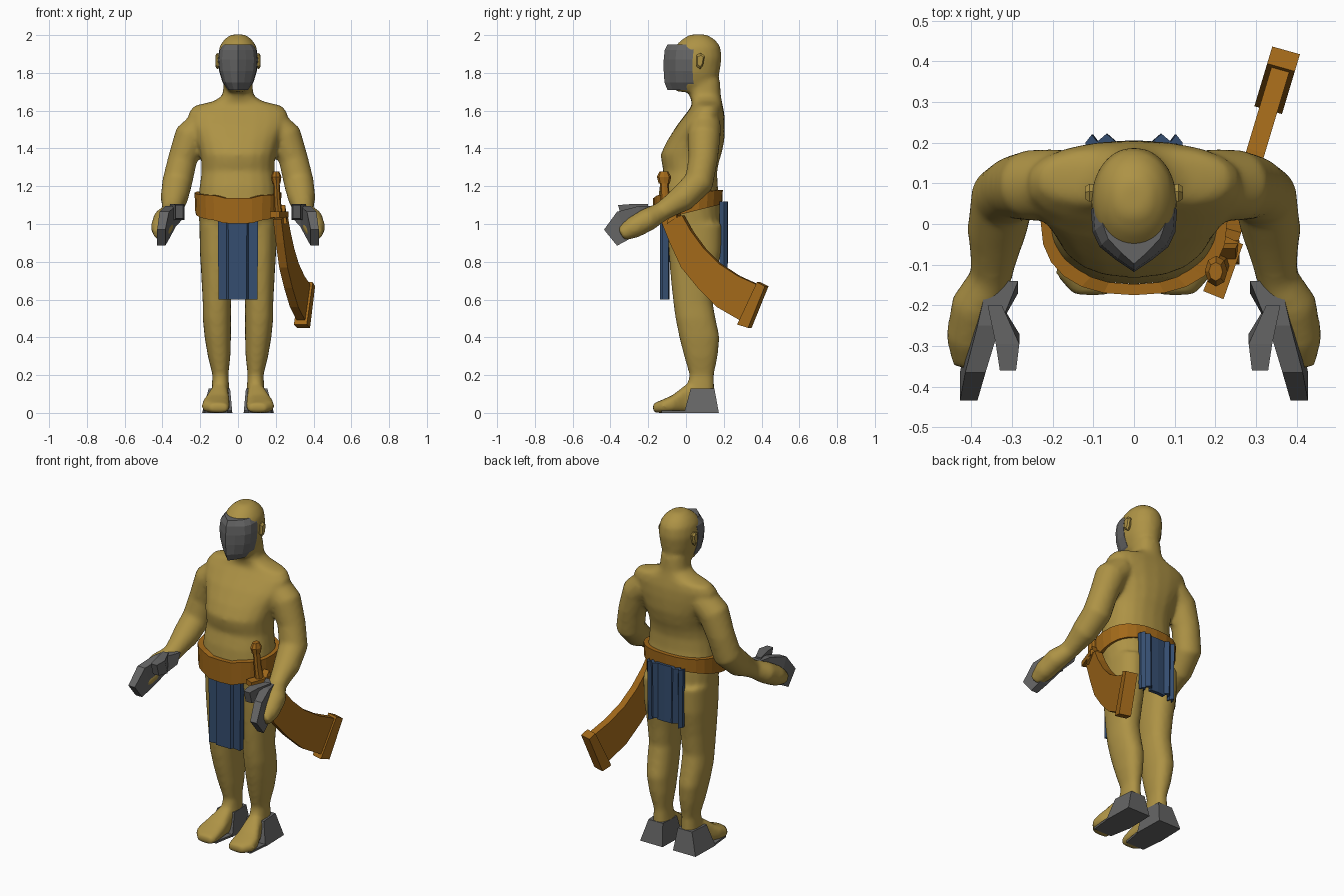
import bpy, bmesh
from math import sin, cos, pi, copysign
from mathutils import Vector

if "Cube" in bpy.data.objects:
    bpy.data.objects.remove(bpy.data.objects["Cube"])


def material(name, rgb):
    m = bpy.data.materials.new(name)
    m.diffuse_color = (*rgb, 1)
    m.use_nodes = True
    m.node_tree.nodes["Principled BSDF"].inputs["Base Color"].default_value = m.diffuse_color
    return m


SKIN = material("skin", (0.42, 0.29, 0.06))
BLUE = material("cloth", (0.035, 0.075, 0.16))
LEATHER = material("leather", (0.36, 0.14, 0.01))
METAL = material("dark_metal", (0.13, 0.13, 0.13))


def loft(name, rings, mat=METAL, closed=False):
    """Skin a row of equal-length point rings; cap the ends unless closed."""
    bm = bmesh.new()
    rows = [[bm.verts.new(p) for p in r] for r in rings]
    n = len(rows[0])
    pairs = list(zip(rows, rows[1:])) + ([(rows[-1], rows[0])] if closed else [])
    for a, b in pairs:
        for i in range(n):
            bm.faces.new((a[i], a[(i + 1) % n], b[(i + 1) % n], b[i]))
    if not closed:
        bm.faces.new(rows[0])
        bm.faces.new(rows[-1])
    bmesh.ops.recalc_face_normals(bm, faces=bm.faces)
    me = bpy.data.meshes.new(name)
    bm.to_mesh(me)
    bm.free()
    me.materials.append(mat)
    ob = bpy.data.objects.new(name, me)
    bpy.context.collection.objects.link(ob)
    return ob


def oval(n=20, p=2.0):
    for i in range(n):
        c, s = cos(2 * pi * i / n), sin(2 * pi * i / n)
        yield copysign(abs(c) ** (2 / p), c), copysign(abs(s) ** (2 / p), s)


def level(z, cx, w, yf, yb, p=2.3):
    """Horizontal rounded section from front yf to back yb."""
    return [(cx + w * u, (yf + yb) / 2 + (yb - yf) / 2 * v, z) for u, v in oval(p=p)]


def tube(path):
    """Round sections across a path of (x, y, z, radius)."""
    pts = [Vector(p[:3]) for p in path]
    rings = []
    for i, p in enumerate(pts):
        t = (pts[min(i + 1, len(pts) - 1)] - pts[max(i - 1, 0)]).normalized()
        a = Vector((0, 1, 0.3)).cross(t).normalized()
        b = t.cross(a)
        rings.append([p + path[i][3] * (a * u + b * v) for u, v in oval()])
    return rings


def quad(x0, x1, a, b):
    """Four-sided section: x range, and two (y, z) edges."""
    return [(x0, *a), (x1, *a), (x1, *b), (x0, *b)]


def flip(rings, s):
    return [[(s * p[0], p[1], p[2]) for p in r] for r in rings]


# Torso, neck and head
parts = [loft("torso", [level(z, 0, w, f, b) for z, w, f, b in [
    (0.88, .18, -.08, .17), (1.0, .205, -.12, .19), (1.1, .215, -.15, .185),
    (1.2, .203, -.14, .168), (1.28, .193, -.12, .165), (1.33, .195, -.13, .175),
    (1.37, .2, -.134, .188), (1.44, .22, -.1, .203), (1.52, .255, -.05, .206),
    (1.585, .265, .0, .203), (1.625, .235, .03, .195), (1.65, .13, .03, .19),
    (1.68, .082, .018, .185), (1.76, .075, .01, .18)]])]
parts.append(loft("head", [level(z, 0, w, f, b, 2.1) for z, w, f, b in [
    (1.70, .05, -.05, .12), (1.74, .078, -.08, .165), (1.80, .097, -.085, .178),
    (1.88, .107, -.085, .19), (1.94, .098, -.06, .182), (1.975, .075, -.025, .155),
    (2.003, .04, .02, .11)]]))

# Limbs, mirrored
LEG = [level(*r) for r in [
    (1.0, .105, .1, -.1, .19), (.85, .11, .092, -.092, .185), (.7, .11, .083, -.08, .157),
    (.58, .112, .075, -.067, .142), (.5, .112, .075, -.056, .157), (.4, .107, .07, -.036, .178),
    (.3, .1, .06, -.01, .168), (.2, .093, .042, .018, .148), (.12, .093, .048, .0, .15),
    (.01, .095, .052, -.02, .15)]]
FOOT = [[(cx + w * u, y, h / 2 + h / 2 * v) for u, v in oval(p=2.8)] for y, cx, w, h in [
    (.1, .093, .045, .15), (0, .1, .052, .15), (-.07, .115, .072, .095),
    (-.125, .118, .076, .07), (-.175, .1, .05, .05)]]
ARM = tube([(.12, .1, 1.53, .07), (.19, .1, 1.52, .085), (.25, .095, 1.465, .088),
            (.294, .09, 1.34, .078), (.322, .068, 1.22, .08), (.338, -.02, 1.135, .073),
            (.352, -.13, 1.065, .052), (.388, -.2, 1.025, .062), (.405, -.28, .98, .058),
            (.41, -.345, .945, .038)])
for s in (1, -1):
    for label, rings in (("leg", LEG), ("foot", FOOT), ("arm", ARM)):
        parts.append(loft(label, flip(rings, s)))

# Fuse everything fleshy into one smooth body
bm = bmesh.new()
for o in parts:
    bm.from_mesh(o.data)
    bpy.data.objects.remove(o)
me = bpy.data.meshes.new("body")
bm.to_mesh(me)
bm.free()
me.materials.append(SKIN)
body = bpy.data.objects.new("body", me)
bpy.context.collection.objects.link(body)
rm = body.modifiers.new("fuse", 'REMESH')
rm.mode, rm.voxel_size, rm.use_smooth_shade = 'VOXEL', 0.012, True
sm = body.modifiers.new("soften", 'SMOOTH')
sm.factor, sm.iterations = 0.5, 8

# Face mask: faceted plate with a central ridge
HALF = [(1, .035), (.96, -.02), (.8, -.056), (.4, -.09)]
prof = HALF + [(0, -.118)] + [(-x, y) for x, y in reversed(HALF)]
loft("face_mask", [[(x * w, y + dy, z) for x, y in prof] for z, w, dy in [
    (1.71, .055, .02), (1.75, .082, .004), (1.81, .1, 0), (1.87, .106, 0),
    (1.92, .1, .005), (1.95, .08, .02)]])

for s, side in ((1, "left"), (-1, "right")):
    # Ears
    loft(side + "_ear", flip([
        [(x, .075 + dy * k, 1.865 + dz * k) for dy, dz in
         [(-.02, -.03), (.0, -.045), (.015, -.025), (.024, .025), (.005, .04), (-.02, .03)]]
        for x, k in [(.09, .8), (.11, 1), (.12, .7)]], s), SKIN)
    # Heel wedges and soles
    loft(side + "_heel_guard", flip([
        [(.03, -.01, 0), (.19, -.01, 0), (.185, .174, 0), (.035, .174, 0)],
        [(.042, .025, .13), (.155, .025, .13), (.145, .15, .13), (.05, .15, .13)]], s))
    loft(side + "_sole", flip([
        [(.055, -.13, z), (.175, -.13, z), (.188, 0, z), (.032, 0, z)] for z in (0, .012)], s))
    # Armoured fingers and thumb
    loft(side + "_finger_guard", flip([
        quad(.285, .36, (-.14, 1.095), (-.17, 1.035)),
        quad(.33, .385, (-.25, 1.095), (-.22, .985)),
        quad(.365, .415, (-.365, 1.065), (-.3, .92)),
        quad(.385, .428, (-.434, .97), (-.365, .885))], s))
    loft(side + "_thumb_guard", flip([
        quad(.325, .36, (-.2, 1.105), (-.2, 1.05)),
        quad(.282, .34, (-.295, 1.105), (-.27, 1.02)),
        quad(.29, .33, (-.36, 1.1), (-.34, 1.03))], s))

# Belt: strap that is low and deep in front, high and narrow behind
belt = []
for u, v in oval(24, 2.4):
    y = .01 + .185 * v
    drop = .012 if v < -.9 else 0
    lo = 1.06 + .045 * v - drop
    hi = 1.165 + .015 * v - drop
    yi = .01 + .158 * v
    belt.append([(.23 * u, y, hi), (.226 * u, y * .98, lo), (.19 * u, yi, lo), (.19 * u, yi, hi)])
loft("belt", belt, LEATHER, closed=True)


# Loincloth panels: one pleated section of (x, y) folds, given a thickness
def panel(name, folds, t, top, bottom):
    ring = folds + [(x, y + t) for x, y in reversed(folds)]
    loft(name, [[(x * k, y, z) for x, y in ring] for z, k in ((top, 1.04), (bottom, 1))], BLUE)


panel("front_cloth", [(-.103, -.128), (-.06, -.122), (-.05, -.137), (.045, -.137),
                      (.055, -.122), (.103, -.128)], .035, 1.06, .6)
for s, side in ((1, "left"), (-1, "right")):
    for label, a, b, peak, z in (("outer", .085, .115, .22, .77), ("inner", .04, .09, .222, .79)):
        panel("back_cloth_%s_%s" % (side, label),
              [(s * a, .2), (s * (a + b) / 2, peak), (s * b, .2)], -.022, 1.12, z)
panel("back_cloth_middle", [(-.05, .203), (0, .206), (.05, .203)], -.022, 1.12, .78)


# Curved scabbard on the left hip, leaning outward towards the back
def blade(edge_pairs, t):
    rings = []
    for a, b in edge_pairs:
        rings.append([(.246 + .3 * y + k * t, y - .28 * k * t, z)
                      for (y, z), k in ((a, -1), (a, 1), (b, 1), (b, -1))])
    return rings


loft("scabbard", blade([((-.015, 1.045), (-.13, 1.025)), ((.03, .965), (-.08, .9)),
                        ((.1, .87), (-.02, .77)), ((.18, .79), (.07, .66)),
                        ((.28, .725), (.17, .56)), ((.39, .675), (.3, .485))], .022), LEATHER)
loft("scabbard_tip", blade([((.385, .692), (.28, .468)), ((.427, .67), (.338, .45))], .034), LEATHER)


# Sword hilt: octagonal grip and pommel, deeper than wide, and crossguard
def stack(name, sections):
    loft(name, [[(x + r * u, y + 1.35 * r * v, z) for u, v in oval(8)]
                for x, y, z, r in sections], LEATHER)


stack("sword_grip", [(.215, -.1, 1.04, .022), (.208, -.11, 1.13, .018), (.203, -.115, 1.225, .017)])
stack("sword_pommel", [(.203, -.115, 1.215, .022), (.202, -.116, 1.25, .028), (.201, -.117, 1.278, .017)])
loft("sword_guard", [[(.17, -.165, z), (.22, -.185, z), (.268, -.05, z), (.225, -.03, z)]
                     for z in (1.035, 1.065)], LEATHER)
loft("scabbard_strap", [quad(.185, .25, (-.06, 1.1), (-.09, 1.06)),
                        quad(.2, .26, (-.04, 1.04), (-.1, 1.0))], LEATHER)
